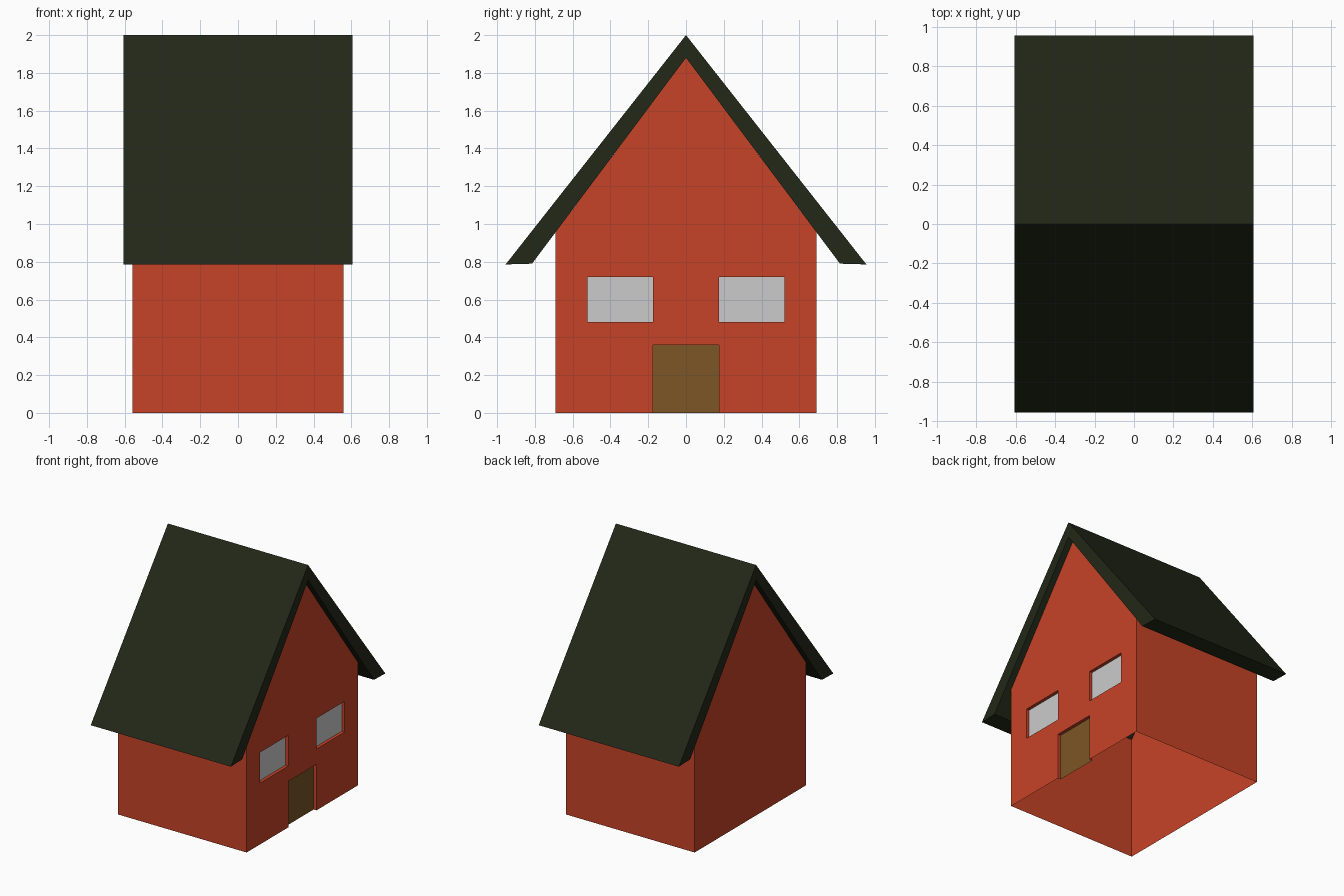
import bpy, bmesh
from mathutils import Vector

if "Cube" in bpy.data.objects:
    bpy.data.objects.remove(bpy.data.objects["Cube"])

W, D = 0.558, 0.69            # body half sizes in x and y
EAVE, APEX = 0.957, 1.88      # wall top and gable peak
RECESS = 0.025
DOOR = (-0.174, 0.174, 0.0, 0.36)
WINDOWS = {"window_left": (-0.522, -0.174, 0.48, 0.72),
           "window_right": (0.174, 0.522, 0.48, 0.72)}
GABLE = [(-D, 0), (D, 0), (D, EAVE), (0, APEX), (-D, EAVE)]


def material(name, rgb):
    m = bpy.data.materials.new(name)
    m.diffuse_color = (*rgb, 1)
    m.use_nodes = True
    m.node_tree.nodes["Principled BSDF"].inputs["Base Color"].default_value = m.diffuse_color
    return m


def face(bm, pts):
    return bm.faces.new([bm.verts.new(p) for p in pts])


def finish(name, bm, mat=None):
    me = bpy.data.meshes.new(name)
    bm.to_mesh(me)
    bm.free()
    ob = bpy.data.objects.new(name, me)
    bpy.context.collection.objects.link(ob)
    if mat:
        me.materials.append(mat)
    return ob


def corners(rect):
    y0, y1, z0, z1 = rect
    return [(y0, z0), (y1, z0), (y1, z1), (y0, z1)]


red = material("red_wall", (0.57, 0.057, 0.021))
brown = material("brown_door", (0.2, 0.092, 0.019))
dark = material("dark_roof", (0.016, 0.021, 0.009))

# Plain walls: open shell without floor
bm = bmesh.new()
face(bm, [(-W, y, z) for y, z in reversed(GABLE)])
for s in (1, -1):
    face(bm, [(s * W, s * D, 0), (-s * W, s * D, 0),
              (-s * W, s * D, EAVE), (s * W, s * D, EAVE)])
bmesh.ops.remove_doubles(bm, verts=bm.verts[:], dist=1e-5)
finish("walls", bm, red)

# Gable wall with openings, sliced along the opening edges
openings = [DOOR, *WINDOWS.values()]
bm = bmesh.new()
face(bm, [(W, y, z) for y, z in GABLE])
cuts = {((0, 1, 0), (0, y, 0)) for r in openings for y in r[:2]}
cuts |= {((0, 0, 1), (0, 0, z)) for r in openings for z in r[2:] if z > 0}
for normal, point in sorted(cuts):
    bmesh.ops.bisect_plane(bm, geom=bm.verts[:] + bm.edges[:] + bm.faces[:],
                           plane_co=Vector(point), plane_no=Vector(normal))
holes = []
for f in bm.faces:
    c = f.calc_center_median()
    if any(r[0] < c.y < r[1] and r[2] < c.z < r[3] for r in openings):
        holes.append(f)
bmesh.ops.delete(bm, geom=holes, context='FACES')
# Reveals around each opening
for r in openings:
    loop = corners(r)
    for p, q in zip(loop, loop[1:] + loop[:1]):
        if p[1] == q[1] == 0:
            continue
        face(bm, [(W, *p), (W, *q), (W - RECESS, *q), (W - RECESS, *p)])
bmesh.ops.remove_doubles(bm, verts=bm.verts[:], dist=1e-5)
finish("gable_wall", bm, red)

# Door and window panes set back in the openings
for name, rect, mat in [("door", DOOR, brown)] + [(n, r, None) for n, r in WINDOWS.items()]:
    bm = bmesh.new()
    face(bm, [(W - RECESS, y, z) for y, z in corners(rect)])
    finish(name, bm, mat)

# Roof: chevron profile extruded along x
R = 0.607
half = [(0.955, 0.786), (0.815, 0.79)]
profile = [(0, 2.0), half[0], half[1], (0, APEX)]
bm = bmesh.new()
for s in (1, -1):
    a = [bm.verts.new((-R, s * y, z)) for y, z in profile]
    b = [bm.verts.new((R, s * y, z)) for y, z in profile]
    bm.faces.new(a)
    bm.faces.new(b)
    for i in range(3):
        bm.faces.new((a[i], a[i + 1], b[i + 1], b[i]))
bmesh.ops.remove_doubles(bm, verts=bm.verts[:], dist=1e-5)
bmesh.ops.recalc_face_normals(bm, faces=bm.faces[:])
finish("roof", bm, dark)
